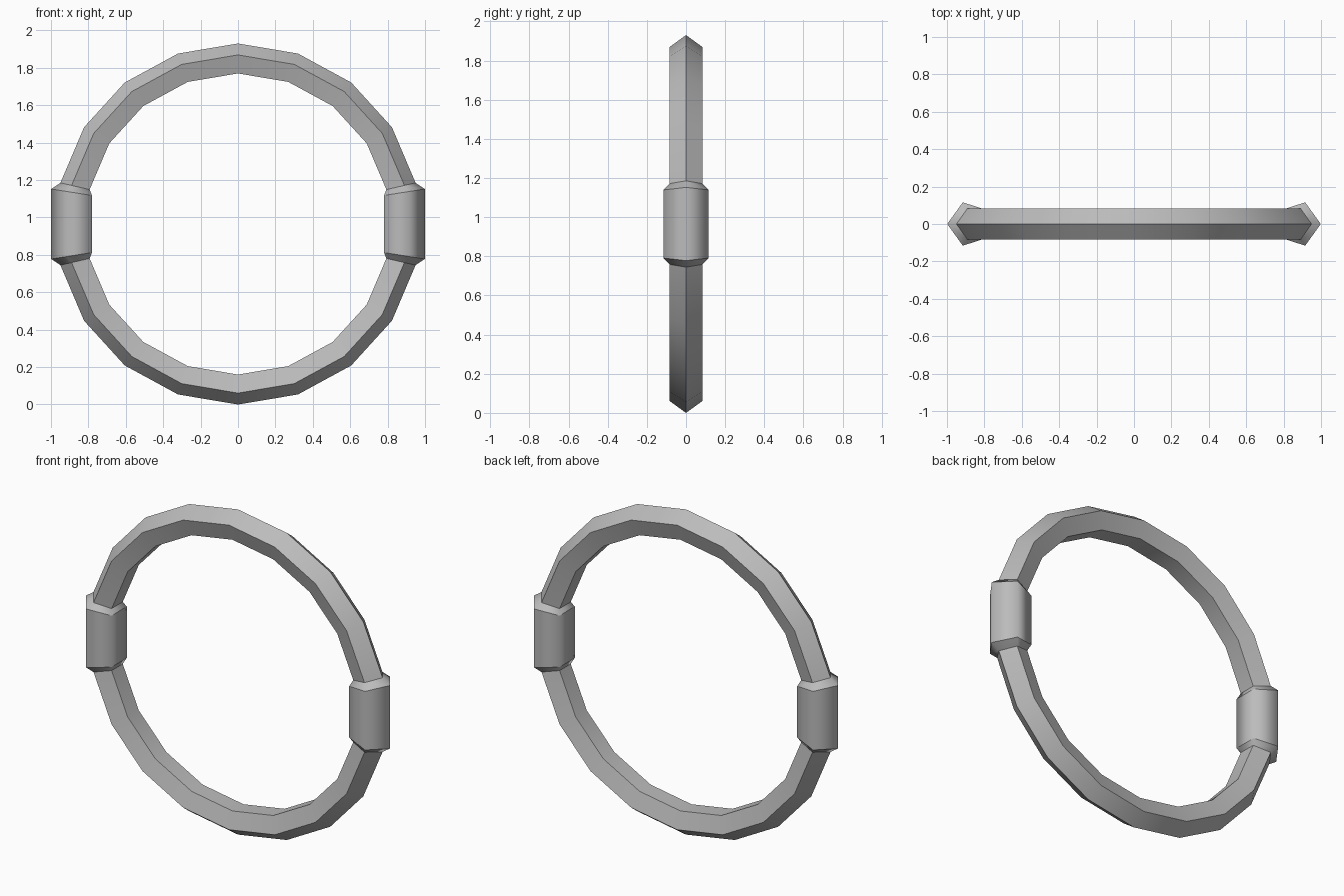
import bpy, bmesh, math

if "Cube" in bpy.data.objects:
    bpy.data.objects.remove(bpy.data.objects["Cube"], do_unlink=True)

CENTRE_Z = 0.965
BAR_R, CUFF_R = 0.0885, 0.122
STEP, HALF = 19.2, 4          # degrees per bar segment, segments each side
PATH_X, PATH_Z = 0.8865, 0.8765
SIDES = 5

metal = bpy.data.materials.new("grey_metal")
metal.use_nodes = True
GREY = (0.5, 0.5, 0.5, 1)
metal.diffuse_color = GREY
bsdf = next(n for n in metal.node_tree.nodes if n.type == 'BSDF_PRINCIPLED')
bsdf.inputs["Base Color"].default_value = GREY


def section(x, z, degrees, radius):
    """Pentagon with its point facing away from the ring centre."""
    a = math.radians(degrees)
    points = []
    for i in range(SIDES):
        t = math.tau * i / SIDES
        out, y = radius * math.cos(t), radius * math.sin(t)
        points.append((x + out * math.sin(a), y,
                       CENTRE_Z + z + out * math.cos(a)))
    return points


def bar_section(degrees):
    a = math.radians(degrees)
    return section(PATH_X * math.sin(a), PATH_Z * math.cos(a), degrees, BAR_R)


def loft(name, sections, sharp_ridges, sharp_rims):
    bm = bmesh.new()
    rings = [[bm.verts.new(p) for p in s] for s in sections]
    for r0, r1 in zip(rings, rings[1:]):
        for i in range(SIDES):
            j = (i + 1) % SIDES
            bm.faces.new((r0[i], r0[j], r1[j], r1[i]))
    for f in bm.faces:
        f.smooth = True
    for n, ring in enumerate(rings):
        for i in range(SIDES):
            if sharp_rims:
                bm.edges.get((ring[i], ring[(i + 1) % SIDES])).smooth = False
            if sharp_ridges and n + 1 < len(rings):
                bm.edges.get((ring[i], rings[n + 1][i])).smooth = False
    # Face the walls outward from the tube's own axis
    f = bm.faces[:][0] if not hasattr(bm.faces, "ensure_lookup_table") else None
    bm.faces.ensure_lookup_table()
    f = bm.faces[0]
    f.normal_update()
    axis = sum((v.co for v in rings[0] + rings[1]), f.normal * 0) / (2 * SIDES)
    if f.normal.dot(f.calc_center_median() - axis) < 0:
        bmesh.ops.reverse_faces(bm, faces=bm.faces[:])
    mesh = bpy.data.meshes.new(name)
    bm.to_mesh(mesh)
    bm.free()
    mesh.materials.append(metal)
    obj = bpy.data.objects.new(name, mesh)
    bpy.context.collection.objects.link(obj)
    return obj


# Upper and lower curved bars
for name, start in (("upper_bar", 0), ("lower_bar", 180)):
    loft(name, [bar_section(start + k * STEP) for k in range(-HALF, HALF + 1)],
         True, False)

# Side cuffs with tapered shoulders meeting the bars
for name, side in (("left_cuff", 1), ("right_cuff", -1)):
    end, rim_x, rim_z, rim_tilt = HALF * STEP, 0.878, 0.168, 81
    loft(name, [bar_section(side * end),
                section(side * rim_x, rim_z, side * rim_tilt, CUFF_R),
                section(side * rim_x, -rim_z, side * (180 - rim_tilt), CUFF_R),
                bar_section(side * (180 - end))],
         False, True)
